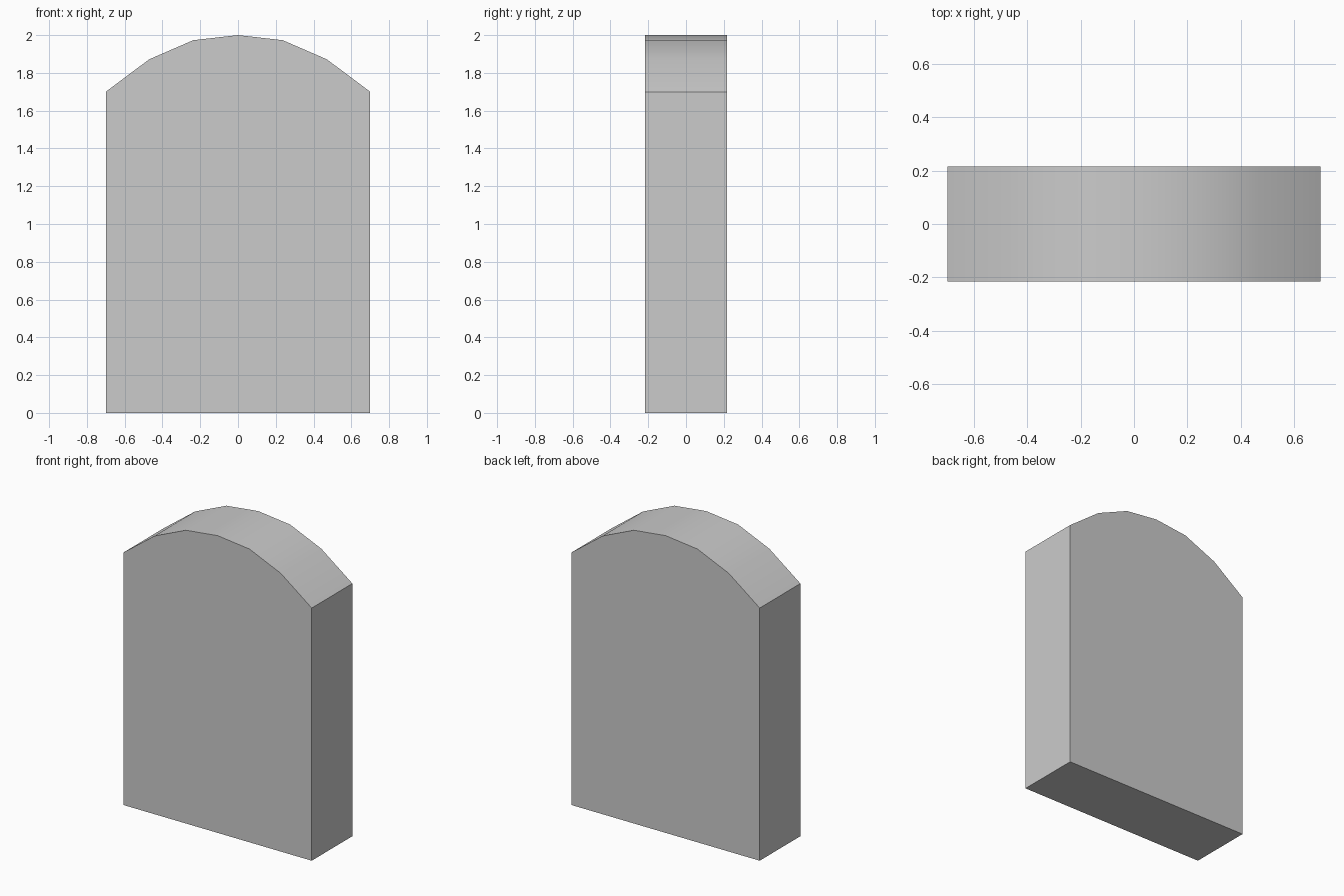
import bpy, bmesh, math

if "Cube" in bpy.data.objects:
    bpy.data.objects.remove(bpy.data.objects["Cube"])

HALF_DEPTH = 0.216

# Right half of the arched outline (x, z), mirrored for the left half
half = [(0.7, 0.0), (0.7, 1.7), (0.47, 1.872), (0.237, 1.973)]
outline = half + [(0.0, 2.0)] + [(-x, z) for x, z in reversed(half)]

# Slab: front face extruded to the back
bm = bmesh.new()
front = bm.faces.new([bm.verts.new((x, -HALF_DEPTH, z)) for x, z in outline])
ext = bmesh.ops.extrude_face_region(bm, geom=[front], use_keep_orig=True)
bmesh.ops.translate(bm, vec=(0, 2 * HALF_DEPTH, 0),
                    verts=[g for g in ext["geom"] if isinstance(g, bmesh.types.BMVert)])
bmesh.ops.recalc_face_normals(bm, faces=bm.faces)

mesh = bpy.data.meshes.new("arched_slab")
bm.to_mesh(mesh)
bm.free()
slab = bpy.data.objects.new("arched_slab", mesh)
bpy.context.collection.objects.link(slab)

# Smooth the curved top, keep the other edges sharp
bpy.context.view_layer.objects.active = slab
slab.select_set(True)
bpy.ops.object.shade_smooth_by_angle(angle=math.radians(30))
